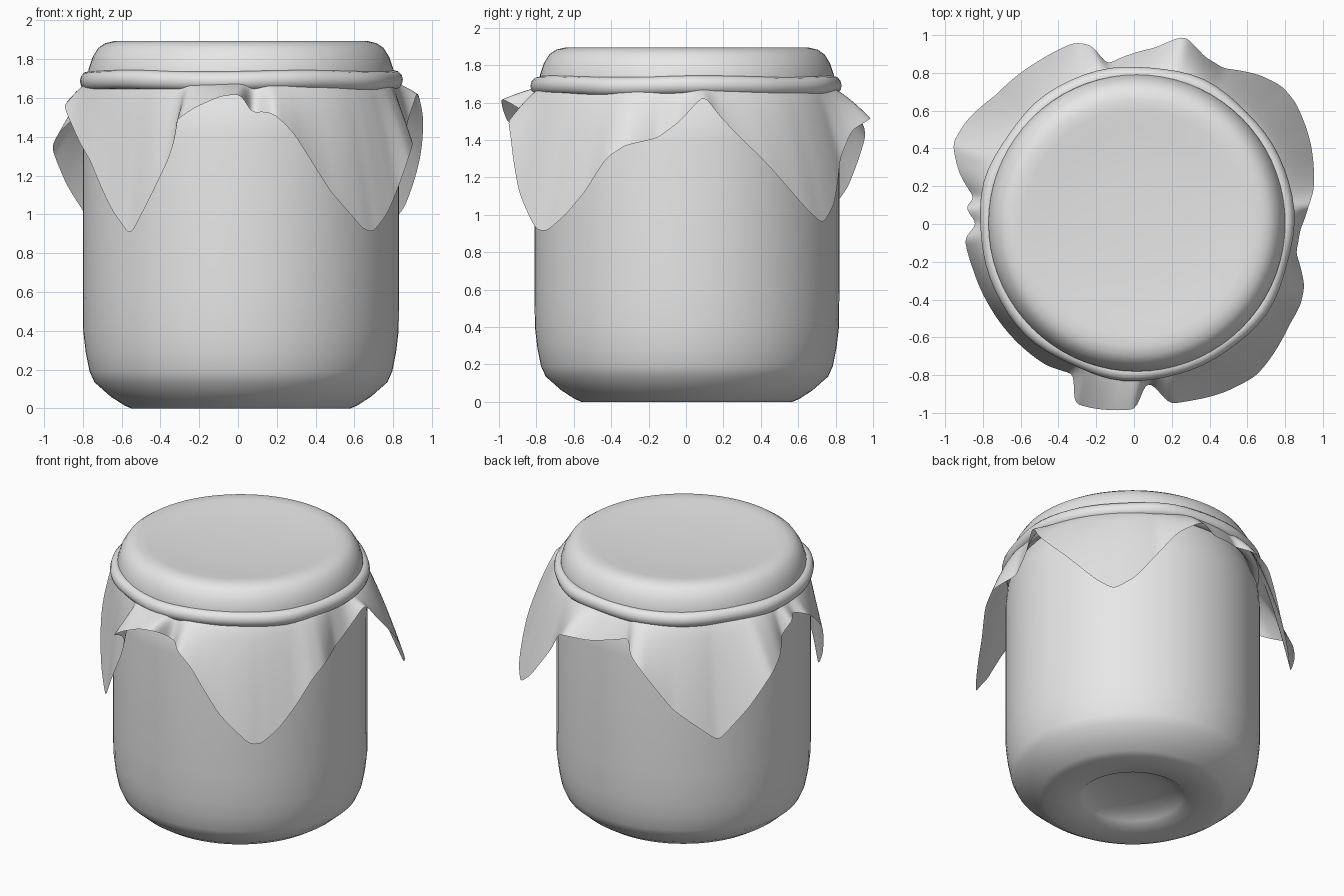
import bpy
import bmesh
from math import sin, cos, radians, pi
from mathutils import Vector

cube = bpy.data.objects.get("Cube")
if cube:
    bpy.data.objects.remove(cube, do_unlink=True)

CENTRE = Vector((0.015, 0.005, 0))

grey = bpy.data.materials.new("plain_grey")
grey.use_nodes = True
grey.diffuse_color = (0.8, 0.8, 0.8, 1)
grey.node_tree.nodes["Principled BSDF"].inputs["Base Color"].default_value = grey.diffuse_color


def finish(name, bm, angle=45, flip_check=True):
    """Turn a bmesh into a smooth shaded grey object."""
    if flip_check:
        bmesh.ops.recalc_face_normals(bm, faces=bm.faces)
    mesh = bpy.data.meshes.new(name)
    bm.to_mesh(mesh)
    bm.free()
    mesh.materials.append(grey)
    obj = bpy.data.objects.new(name, mesh)
    bpy.context.collection.objects.link(obj)
    bpy.ops.object.select_all(action="DESELECT")
    obj.select_set(True)
    bpy.context.view_layer.objects.active = obj
    bpy.ops.object.shade_smooth_by_angle(angle=radians(angle))
    return obj


def lathe(name, profile, steps=72):
    """Spin an (r, z) profile around the upright axis."""
    bm = bmesh.new()
    verts = [bm.verts.new(CENTRE + Vector((r, 0, z))) for r, z in profile]
    edges = [bm.edges.new(pair) for pair in zip(verts, verts[1:])]
    bmesh.ops.spin(bm, geom=verts + edges, cent=CENTRE, axis=(0, 0, 1),
                   angle=2 * pi, steps=steps, use_merge=True)
    bmesh.ops.remove_doubles(bm, verts=bm.verts, dist=0.0005)
    return finish(name, bm)


# Jar body, with a hollow pressed into its base
lathe("jar_body", [
    (0, 0.08), (0.15, 0.075), (0.25, 0.055), (0.32, 0.025), (0.35, 0),
    (0.565, 0), (0.6, 0.015), (0.67, 0.06), (0.755, 0.135), (0.78, 0.19),
    (0.8, 0.29), (0.813, 0.4), (0.815, 0.6), (0.815, 1.4), (0.805, 1.52),
    (0.76, 1.64), (0.74, 1.7)])

# Cloth stretched over the lid, sagging slightly in the middle
lathe("cloth_top", [
    (0, 1.865), (0.3, 1.868), (0.5, 1.88), (0.6, 1.891), (0.655, 1.893),
    (0.7, 1.882), (0.735, 1.858), (0.765, 1.81), (0.785, 1.75), (0.79, 1.66)])

# Hem of the cloth: (angle in degrees, radius, height)
HEM = [
    (-129, .88, .89), (-122, .88, 1.06), (-114, .86, 1.3), (-111, .86, 1.45),
    (-109, 1, 1.48), (-103, 1, 1.55), (-95, .99, 1.61), (-89, .98, 1.62),
    (-87, .87, 1.56), (-85, .84, 1.52), (-82, .88, 1.53), (-79, .97, 1.52),
    (-73, .98, 1.42), (-62, 1.01, 1.12), (-51, 1.03, .92), (-47, 1.02, .91),
    (-40, 1, 1), (-33, .98, 1.13), (-26, .98, 1.3), (-20, .96, 1.37),
    (-10, .87, 1.41), (-2, .88, 1.5), (6, .93, 1.64), (11, .97, 1.52),
    (25, 1.03, 1.27), (37, 1.07, 1.03), (43, 1.07, .95), (50, 1.03, 1.05),
    (60, .95, 1.3), (67, .96, 1.45), (75, 1.03, 1.52), (83, .94, 1.5),
    (100, .855, 1.55), (103, .97, 1.5), (108, 1.01, 1.42), (120, 1, 1.15),
    (137, 1, .92), (148, 1.04, 1.15), (156, 1.05, 1.34), (164, .96, 1.42),
    (171, .85, 1.5), (174, .9, 1.58), (180, .83, 1.6), (185, .9, 1.57),
    (196, .885, 1.45), (210, .88, 1.28), (222, .88, 1.03)]


def hem_points():
    """Sample the hem once per degree and soften its bends."""
    first = HEM[0]
    loop = HEM + [(first[0] + 360, first[1], first[2])]
    points = []
    for a, b in zip(loop, loop[1:]):
        for angle in range(a[0], b[0]):
            t = (angle - a[0]) / (b[0] - a[0])
            points.append(Vector((a[1], a[2])).lerp(Vector((b[1], b[2])), t))
    for _ in range(3):
        points = [(points[i - 1] + 2 * p + points[(i + 1) % len(points)]) / 4
                  for i, p in enumerate(points)]
    return points


# Hanging cloth skirt: gathered at the band, flaring out to the hem
bm = bmesh.new()
ROWS = 14
columns = []
for i, (radius, height) in enumerate(hem_points()):
    a = radians(HEM[0][0] + i)
    column = []
    for row in range(ROWS + 1):
        t = row / ROWS
        # the hem is placed about the origin, the gather about the jar
        r = 0.79 + (radius - 0.79) * t ** 0.75
        z = 1.68 + (height - 1.68) * t
        column.append(bm.verts.new(CENTRE * (1 - t) + Vector((r * cos(a), r * sin(a), z))))
    columns.append(column)
for i, left in enumerate(columns):
    right = columns[(i + 1) % len(columns)]
    for row in range(ROWS):
        bm.faces.new((left[row], left[row + 1], right[row + 1], right[row]))
finish("cloth_skirt", bm, angle=80)

# Tied band around the neck, slightly uneven
bm = bmesh.new()
SEGMENTS, SIDES = 72, 12
rings = []
for i in range(SEGMENTS):
    a = 2 * pi * i / SEGMENTS
    ring_radius = 0.786 + 0.005 * sin(7 * a) + 0.003 * cos(11 * a)
    lift = 1.69 + 0.004 * sin(5 * a + 1)
    ring = []
    for j in range(SIDES):
        b = 2 * pi * j / SIDES
        r = ring_radius + 0.046 * cos(b)
        ring.append(bm.verts.new(CENTRE + Vector((r * cos(a), r * sin(a), lift + 0.05 * sin(b)))))
    rings.append(ring)
for i, ring in enumerate(rings):
    following = rings[(i + 1) % SEGMENTS]
    for j in range(SIDES):
        k = (j + 1) % SIDES
        bm.faces.new((ring[j], following[j], following[k], ring[k]))
finish("neck_band", bm)
